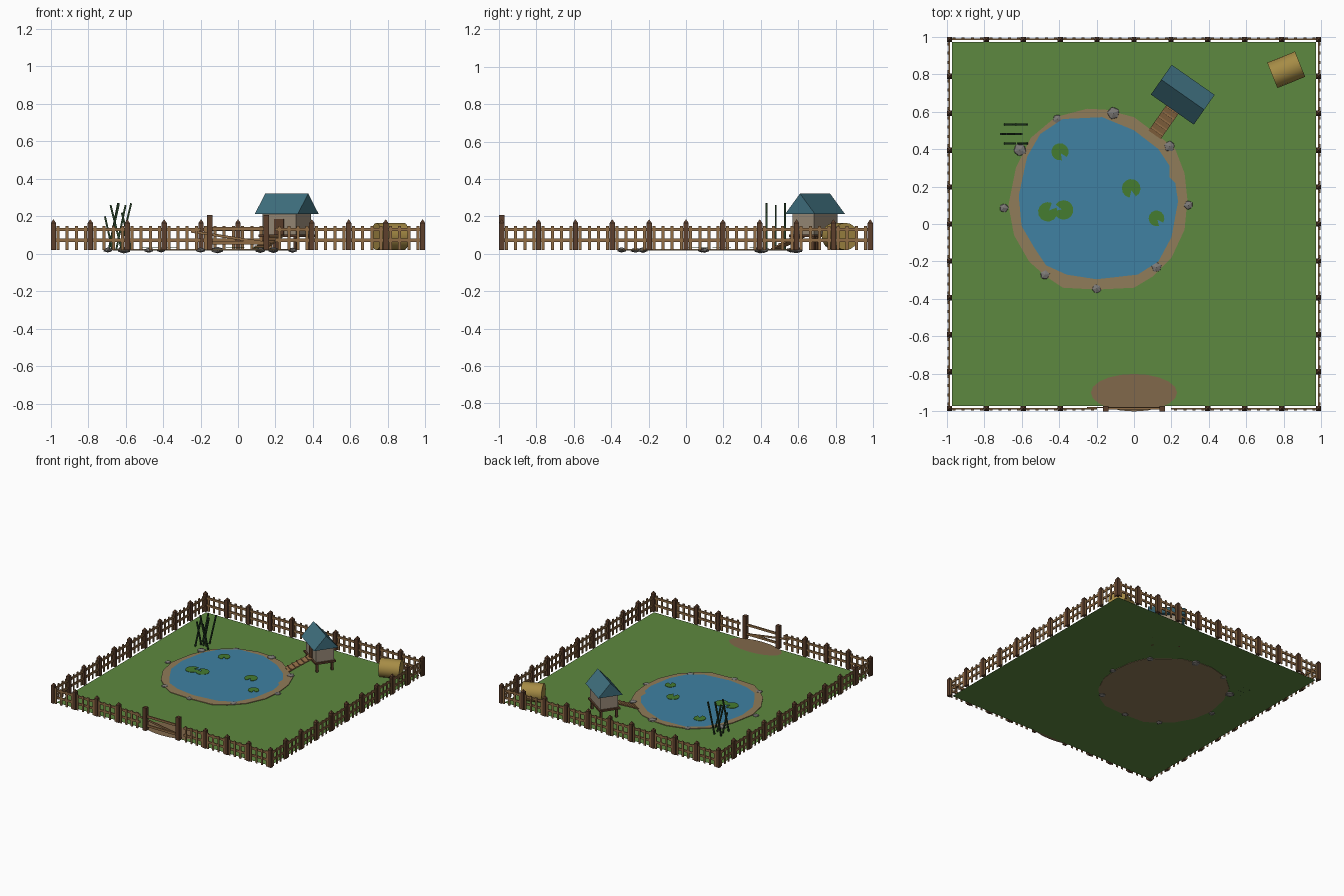
import bpy, bmesh, random
from math import pi, radians, cos, sin
from mathutils import Matrix, Vector

if "Cube" in bpy.data.objects:
    bpy.data.objects.remove(bpy.data.objects["Cube"])

random.seed(4)
G = 0.02  # ground level


def material(name, r, g, b):
    m = bpy.data.materials.new(name)
    m.diffuse_color = (r, g, b, 1)
    m.use_nodes = True
    m.node_tree.nodes["Principled BSDF"].inputs["Base Color"].default_value = m.diffuse_color
    return m


GRASS = material("grass", 0.11, 0.25, 0.05)
DIRT = material("dirt", 0.22, 0.14, 0.07)
SAND = material("sand", 0.28, 0.20, 0.10)
WATER = material("water", 0.05, 0.22, 0.36)
LEAF = material("leaf", 0.06, 0.20, 0.03)
REED = material("reed", 0.02, 0.05, 0.02)
WOOD = material("wood", 0.28, 0.15, 0.06)
DARK = material("dark_wood", 0.11, 0.05, 0.025)
WALL = material("wall", 0.32, 0.26, 0.19)
ROOF = material("roof", 0.05, 0.16, 0.21)
HAY = material("hay", 0.38, 0.26, 0.06)
STONE = material("stone", 0.2, 0.19, 0.18)


def finish(name, bm, mat, matrix=Matrix()):
    bmesh.ops.recalc_face_normals(bm, faces=bm.faces)
    me = bpy.data.meshes.new(name)
    bm.to_mesh(me)
    bm.free()
    me.materials.append(mat)
    ob = bpy.data.objects.new(name, me)
    ob.matrix_world = matrix
    bpy.context.collection.objects.link(ob)
    return ob


def box(bm, center, size, rot=Matrix()):
    m = Matrix.Translation(center) @ rot @ Matrix.Diagonal((*size, 1))
    bmesh.ops.create_cube(bm, size=1, matrix=m)


def beam(bm, a, b, w, h):
    a, b = Vector(a), Vector(b)
    d = b - a
    box(bm, (a + b) / 2, (d.length, w, h), d.to_track_quat('X', 'Z').to_matrix().to_4x4())


def post(bm, x, y, w, top):
    # square post with pyramid tip
    tip = 0.02
    box(bm, (x, y, (G + top - tip) / 2), (w, w, top - tip - G))
    bmesh.ops.create_cone(bm, segments=4, radius1=w * 0.707, radius2=0, depth=tip, cap_ends=True,
                          matrix=Matrix.Translation((x, y, top - tip / 2)) @ Matrix.Rotation(pi / 4, 4, 'Z'))


def slab(name, pts, z0, z1, mat):
    bm = bmesh.new()
    f = bm.faces.new([bm.verts.new((x, y, z0)) for x, y in pts])
    if z1 > z0:
        r = bmesh.ops.extrude_face_region(bm, geom=[f], use_keep_orig=True)
        for v in r["geom"]:
            if isinstance(v, bmesh.types.BMVert):
                v.co.z = z1
    return finish(name, bm, mat)


# ground, dirt patch and pond
slab("ground", [(-.97, -.97), (.97, -.97), (.97, .97), (-.97, .97)], G, G, GRASS)
slab("gate_dirt", [(0.23 * cos(i * pi / 10), -0.9 + 0.1 * sin(i * pi / 10)) for i in range(20)],
     G + .003, G + .003, DIRT)
slab("pond_bank", [(.285, .13), (.27, .27), (.22, .40), (.12, .48), (0, .57), (-.15, .61), (-.25, .615),
                   (-.42, .57), (-.55, .46), (-.63, .3), (-.67, .1), (-.64, -.06), (-.56, -.2),
                   (-.47, -.28), (-.38, -.34), (-.2, -.35), (0, -.34), (.1, -.28), (.2, -.18), (.27, -.03)],
     G - .003, G + .005, SAND)
slab("pond_water", [(.235, .12), (.22, .22), (.19, .25), (.19, .31), (.13, .4), (0, .5), (-.17, .57),
                    (-.38, .56), (-.5, .48), (-.57, .36), (-.615, .15), (-.6, -.01), (-.53, -.13),
                    (-.47, -.22), (-.36, -.27), (-.2, -.295), (.02, -.27), (.13, -.2), (.2, -.07)],
     G + .009, G + .009, WATER)

# notched lily pads
for x, y, r, a in [(-.395, .385, .046, -1.0), (-.015, .19, .05, -1.4), (.12, .03, .042, -.9),
                   (-.46, .065, .052, .8), (-.375, .075, .052, 2.9)]:
    arc = [a + .35 + i * (2 * pi - .7) / 12 for i in range(13)]
    pad = [(x + .2 * r * cos(a), y + .2 * r * sin(a))] + [(x + r * cos(t), y + r * sin(t)) for t in arc]
    slab("lily_pad", pad, G + .012, G + .015, LEAF)

# rocks round the bank
for x, y, r in [(-.41, .56, .026), (-.11, .59, .036), (.19, .415, .031), (.29, .10, .027), (.12, -.23, .03),
                (-.2, -.345, .028), (-.475, -.27, .027), (-.695, .085, .027), (-.61, .395, .038)]:
    bm = bmesh.new()
    bmesh.ops.create_icosphere(bm, subdivisions=1, radius=r)
    for v in bm.verts:
        v.co *= random.uniform(.92, 1.1)
        v.co.z = max(-.018, min(.018, v.co.z * .5))
    finish("rock", bm, STONE, Matrix.Translation((x, y, .02)) @ Matrix.Rotation(random.random() * 6, 4, 'Z'))

# reeds leaning along x
bm = bmesh.new()
for x0, x1, y, top in [(-.69, -.64, .53, .27), (-.63, -.57, .53, .27), (-.67, -.71, .48, .20),
                       (-.62, -.68, .48, .26), (-.65, -.60, .48, .26), (-.69, -.635, .43, .27),
                       (-.57, -.62, .43, .22)]:
    beam(bm, (x0, y, G), (x1, y, top), .01, .01)
finish("reeds", bm, REED)

# fence: four sides, opening in the front
STEP, E = .197, .985
for k, side in enumerate(("front", "right", "back", "left")):
    posts, rails = bmesh.new(), bmesh.new()
    for i in range(10):
        x = -E + i * STEP
        if k or i not in (4, 5, 6):
            post(posts, x, -E, .028, .185)
        if k or i not in (4, 5):
            for z in (.072, .13):
                box(rails, (x + STEP / 2, -E, z), (STEP, .009, .018))
            for j in range(4):
                box(rails, (x + STEP * (j + .5) / 4, -E - .006, (G + .15) / 2), (.016, .006, .15 - G))
    turn = Matrix.Rotation(k * pi / 2, 4, 'Z')
    finish(side + "_fence_posts", posts, DARK, turn)
    finish(side + "_fence_rails", rails, WOOD, turn)

# gate
bm = bmesh.new()
for x in (-.15, .15):
    box(bm, (x, -E, (G + .208) / 2), (.03, .03, .208 - G))
finish("gate_posts", bm, DARK)
bm = bmesh.new()
for z in (.06, .135):
    box(bm, (0, -E, z), (.28, .01, .018))
beam(bm, (-.25, -E + .006, .12), (.14, -E + .006, .06), .006, .014)
finish("gate_rails", bm, WOOD)

# duck house, built in its own frame with the door on -y
H = Matrix.Translation((.26, .69, 0)) @ Matrix.Rotation(radians(-35), 4, 'Z')
bm = bmesh.new()
box(bm, (0, 0, .158), (.22, .14, .115))
finish("house_walls", bm, WALL, H)

bm = bmesh.new()
ends = [[bm.verts.new((x, y, z)) for y, z in ((-.097, .213), (.097, .213), (0, .322))] for x in (-.14, .14)]
bm.faces.new(ends[0])
bm.faces.new(ends[1])
for i in range(3):
    j = (i + 1) % 3
    bm.faces.new((ends[0][i], ends[0][j], ends[1][j], ends[1][i]))
finish("house_roof", bm, ROOF, H)

bm = bmesh.new()
box(bm, (0, 0, .096), (.25, .165, .014))
for x in (-.1, .1):
    for y in (-.06, .06):
        box(bm, (x, y, (G + .09) / 2), (.018, .018, .09 - G))
finish("house_floor_and_legs", bm, DARK, H)

bm = bmesh.new()
box(bm, (0, -.071, .145), (.06, .006, .085))
finish("house_door", bm, DARK, H)

bm = bmesh.new()
a, b = Vector((0, -.075, .1)), Vector((0, -.26, G + .006))
beam(bm, a, b, .08, .008)
for i in range(5):
    p = a.lerp(b, (i + .7) / 5.3) + Vector((0, 0, .006))
    box(bm, p, (.08, .01, .008))
finish("house_ramp", bm, WOOD, H)

# hay bale on its side
bm = bmesh.new()
bmesh.ops.create_cone(bm, segments=16, radius1=.073, radius2=.073, depth=.16, cap_ends=True,
                      matrix=Matrix.Rotation(pi / 2, 4, 'Y'))
bale = finish("hay_bale", bm, HAY, Matrix.Translation((.812, .823, .093)) @ Matrix.Rotation(radians(22), 4, 'Z'))
bpy.context.view_layer.objects.active = bale
bale.select_set(True)
bpy.ops.object.shade_smooth_by_angle()
